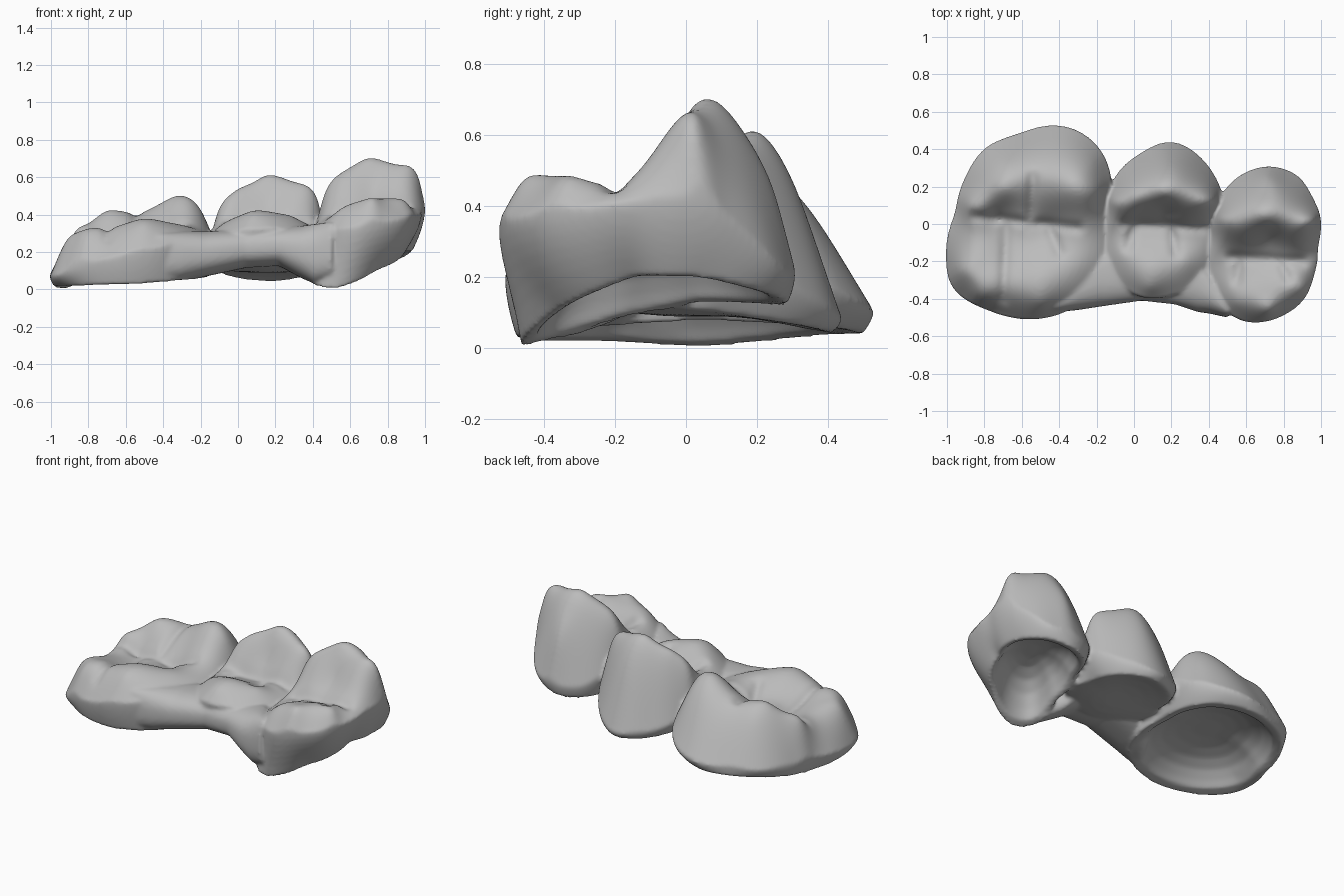
import bpy
import math

SEGMENTS = 96
TOP_RINGS = 26
WALL_RINGS = 7

if "Cube" in bpy.data.objects:
    bpy.data.objects.remove(bpy.data.objects["Cube"], do_unlink=True)

grey = bpy.data.materials.new("plain grey")
grey.use_nodes = True
grey_value = (0.5, 0.5, 0.5, 1.0)
grey.diffuse_color = grey_value
grey.node_tree.nodes["Principled BSDF"].inputs["Base Color"].default_value = grey_value


def make_object(name, verts, faces):
    mesh = bpy.data.meshes.new(name)
    mesh.from_pydata(verts, [], faces)
    mesh.materials.append(grey)
    obj = bpy.data.objects.new(name, mesh)
    bpy.context.collection.objects.link(obj)
    return obj


def polar_ring(points, centre):
    """Even-angle closed ring of (radius, z) through the given points."""
    cx, cy = centre
    polar = sorted((math.atan2(y - cy, x - cx) % math.tau, math.hypot(x - cx, y - cy), z)
                   for x, y, z in points)
    first, last = polar[0], polar[-1]
    polar = ([(last[0] - math.tau, last[1], last[2])] + polar
             + [(first[0] + math.tau, first[1], first[2])])
    ring = []
    for i in range(SEGMENTS):
        angle = math.tau * i / SEGMENTS
        for a, b in zip(polar, polar[1:]):
            if a[0] <= angle <= b[0]:
                t = (angle - a[0]) / max(b[0] - a[0], 1e-6)
                ring.append((a[1] + (b[1] - a[1]) * t, a[2] + (b[2] - a[2]) * t))
                break
    for _ in range(5):
        ring = [tuple((ring[i - 1][k] + 2 * ring[i][k] + ring[(i + 1) % SEGMENTS][k]) / 4
                      for k in (0, 1)) for i in range(SEGMENTS)]
    return ring


def solve(matrix, values):
    """Gaussian elimination with pivoting."""
    n = len(values)
    rows = [list(row) + [value] for row, value in zip(matrix, values)]
    for c in range(n):
        pivot = max(range(c, n), key=lambda r: abs(rows[r][c]))
        rows[c], rows[pivot] = rows[pivot], rows[c]
        for r in range(n):
            if r != c:
                factor = rows[r][c] / rows[c][c]
                rows[r] = [p - factor * q for p, q in zip(rows[r], rows[c])]
    return [rows[i][n] / rows[i][i] for i in range(n)]


def kernel(dx, dy):
    d = dx * dx + dy * dy
    return d * math.log(d) if d > 1e-12 else 0.0


def height_surface(points):
    """Smooth thin-plate height function through the points."""
    matrix = [[kernel(x - u, y - v) for u, v, _ in points] + [1, x, y] for x, y, _ in points]
    for row in ([1] * len(points), [p[0] for p in points], [p[1] for p in points]):
        matrix.append(row + [0, 0, 0])
    weights = solve(matrix, [p[2] for p in points] + [0, 0, 0])
    a, b, c = weights[-3:]

    def height(x, y):
        return a + b * x + c * y + sum(w * kernel(x - p[0], y - p[1])
                                       for w, p in zip(weights, points))
    return height


def groove_depth(x, y, grooves):
    deepest = 0.0
    for ax, ay, bx, by in grooves:
        dx, dy = bx - ax, by - ay
        t = max(0, min(1, ((x - ax) * dx + (y - ay) * dy) / (dx * dx + dy * dy)))
        d = math.hypot(x - ax - dx * t, y - ay - dy * t)
        deepest = max(deepest, 0.022 * math.exp(-(d / 0.028) ** 2))
    return deepest


def make_tooth(name, centre, rim, cusps, margin, grooves, roof, hollow=True):
    cx, cy = centre
    rim_ring, margin_ring = polar_ring(rim, centre), polar_ring(margin, centre)
    angles = [math.tau * i / SEGMENTS for i in range(SEGMENTS)]
    directions = [(math.cos(a), math.sin(a)) for a in angles]
    anchors = [(cx + c * r, cy + s * r, z)
               for (c, s), (r, z) in list(zip(directions, rim_ring))[::5]]
    height = height_surface(anchors + cusps)
    verts = [(cx, cy, height(cx, cy) - groove_depth(cx, cy, grooves))]

    # biting surface, out to the widest line
    for j in range(1, TOP_RINGS + 1):
        t = math.sin(j / TOP_RINGS * math.pi / 2)
        for (c, s), (r, z) in zip(directions, rim_ring):
            x, y = cx + c * r * t, cy + s * r * t
            verts.append((x, y, z if j == TOP_RINGS else height(x, y) - groove_depth(x, y, grooves)))
    # side wall, down to the lower edge
    for j in range(1, WALL_RINGS + 1):
        t = j / WALL_RINGS
        for (c, s), (r, z), (mr, mz) in zip(directions, rim_ring, margin_ring):
            radius = r + (mr - r) * t ** 1.7
            verts.append((cx + c * radius, cy + s * radius, z + (mz - z) * t))
    # domed hollow inside with a ledge, or a shallow closed underside
    steps = ((0.88, 0.08), (0.82, 0.3), (0.72, 0.58), (0.58, 0.8), (0.4, 0.94), (0.2, 1))
    if not hollow:
        steps = ((0.93, 0.1), (0.75, 0.5), (0.5, 0.85), (0.25, 1))
    for scale, lift in steps:
        for (c, s), (mr, mz) in zip(directions, margin_ring):
            x, y = cx + c * mr * scale, cy + s * mr * scale
            ceiling = min(roof, height(x, y) - 0.08)
            verts.append((x, y, mz + (ceiling - mz) * lift))
    verts.append((cx, cy, min(roof, height(cx, cy) - 0.08)))

    ring_count = TOP_RINGS + WALL_RINGS + len(steps)
    end = len(verts) - 1
    faces = []
    for i in range(SEGMENTS):
        k = (i + 1) % SEGMENTS
        faces.append((0, 1 + i, 1 + k))
        for j in range(ring_count - 1):
            a = 1 + j * SEGMENTS
            b = a + SEGMENTS
            faces.append((a + i, b + i, b + k, a + k))
        faces.append((end, end - SEGMENTS + k, end - SEGMENTS + i))
    return make_object(name, verts, faces)


# large tooth
large_tooth = make_tooth(
    "large_tooth", (-.55, 0),
    rim=[(-.12, .18, .24), (-.15, .36, .19), (-.27, .49, .13), (-.42, .535, .1), (-.62, .475, .1),
         (-.8, .41, .1), (-.89, .27, .1), (-.95, .06, .1), (-1.005, -.18, .07), (-.98, -.35, .07),
         (-.8, -.45, .15), (-.55, -.51, .2), (-.34, -.46, .25), (-.2, -.28, .29), (-.14, 0, .28)],
    cusps=[(-.33, .19, .5), (-.7, .19, .42), (-.54, .19, .4), (-.5, -.25, .365), (-.82, -.24, .31),
           (-.68, -.2, .295), (-.3, -.22, .345), (-.45, 0, .28), (-.73, .05, .275), (-.58, .02, .3),
           (-.2, .18, .43), (-.88, .1, .3), (-.5, -.42, .34), (-.82, -.38, .28),
           (-.92, -.25, .26), (-.35, .37, .36), (-.7, .32, .34), (-.22, .32, .35)],
    margin=[(-.17, .05, .08), (-.25, .4, .06), (-.45, .5, .04), (-.78, .38, .035), (-.93, .05, 0),
            (-.97, -.25, .02), (-.8, -.42, .02), (-.5, -.47, .03), (-.28, -.38, .05)],
    grooves=[(-.85, .04, -.3, -.02), (-.68, .02, -.7, -.4), (-.56, 0, -.54, .25),
             (-.45, -.02, -.4, -.15)],
    roof=.18)

# middle tooth, closed underneath
middle_tooth = make_tooth(
    "middle_tooth", (.16, .04),
    rim=[(.475, .15, .25), (.43, .26, .2), (.33, .38, .12), (.2, .45, .08), (.05, .385, .1),
         (-.09, .27, .15), (-.15, .12, .24), (-.155, -.08, .28), (-.11, -.25, .31), (0, -.385, .31),
         (.12, -.4, .33), (.28, -.35, .33), (.41, -.2, .31), (.44, 0, .29)],
    cusps=[(.16, .17, .61), (0, .16, .535), (.34, .16, .56), (.2, .31, .45), (.1, -.22, .42),
           (.28, -.2, .395), (-.05, -.15, .37), (.2, -.03, .36), (.02, 0, .36), (.35, -.01, .38),
           (.16, .07, .45), (.08, -.34, .39), (-.11, .12, .41), (.43, .13, .47)],
    margin=[(.4, .1, .1), (.32, .35, .06), (.2, .42, .04), (.05, .36, .05), (-.1, .1, .1),
            (-.08, -.2, .13), (.12, -.32, .14), (.34, -.2, .13)],
    grooves=[(-.05, 0, .36, -.02), (0, 0, -.03, -.12), (.2, -.02, .22, -.15)],
    roof=.09, hollow=False)

# small tooth
small_tooth = make_tooth(
    "small_tooth", (.7, -.1),
    rim=[(1, .02, .44), (.95, .15, .35), (.87, .27, .22), (.7, .31, .2), (.55, .25, .2),
         (.45, .12, .3), (.41, -.08, .32), (.41, -.28, .32), (.47, -.45, .32), (.6, -.53, .33),
         (.75, -.51, .36), (.89, -.43, .38), (.96, -.28, .4), (.98, -.12, .42)],
    cusps=[(.7, .04, .7), (.88, .04, .66), (.55, .04, .62), (.46, .03, .5), (.97, .02, .59),
           (.72, -.46, .475), (.7, -.38, .48), (.55, -.42, .42), (.9, -.34, .465), (.72, -.2, .435),
           (.55, -.17, .42), (.88, -.18, .46), (.7, -.28, .455), (.7, .17, .59), (.72, .25, .44),
           (.72, -.07, .53)],
    margin=[(.92, .05, .2), (.83, .25, .15), (.7, .29, .12), (.56, .23, .12), (.48, .05, .13),
            (.43, -.2, .08), (.41, -.43, .01), (.54, -.47, 0), (.74, -.37, .1), (.88, -.15, .2)],
    grooves=[(.52, -.18, .9, -.2), (.57, -.18, .55, -.3), (.78, -.2, .82, -.29)],
    roof=.28)

# band joining the teeth along the front: x, y, z, depth, height
stations = [(-.52, -.45, .18, .03, .1), (-.4, -.42, .18, .05, .12), (-.3, -.34, .18, .12, .13),
            (-.17, -.27, .19, .17, .12), (.04, -.23, .22, .18, .105), (.22, -.25, .23, .18, .105),
            (.34, -.3, .2, .17, .14), (.41, -.36, .19, .12, .16), (.5, -.45, .22, .05, .14)]
SIDES = 40


def squared(value):
    return math.copysign(abs(value) ** 0.8, value)


band_verts = [(x, y + depth * squared(math.cos(math.tau * i / SIDES)),
               z + tall * squared(math.sin(math.tau * i / SIDES)))
              for x, y, z, depth, tall in stations for i in range(SIDES)]
band_faces = [tuple(range(SIDES))[::-1],
              tuple(range(len(band_verts) - SIDES, len(band_verts)))]
for j in range(len(stations) - 1):
    for i in range(SIDES):
        a, b = j * SIDES + i, j * SIDES + (i + 1) % SIDES
        band_faces.append((a, b, b + SIDES, a + SIDES))
front_band = make_object("front_band", band_verts, band_faces)

# fuse the parts into one softly blended casting
bpy.ops.object.select_all(action="DESELECT")
for part in (large_tooth, middle_tooth, small_tooth, front_band):
    part.select_set(True)
bpy.context.view_layer.objects.active = large_tooth
bpy.ops.object.join()
large_tooth.name = "three_tooth_bridge"
fuse = large_tooth.modifiers.new("fuse", "REMESH")
fuse.mode = "VOXEL"
fuse.voxel_size = 0.011
fuse.use_smooth_shade = True
blend = large_tooth.modifiers.new("blend", "SMOOTH")
blend.factor = 0.5
blend.iterations = 6
